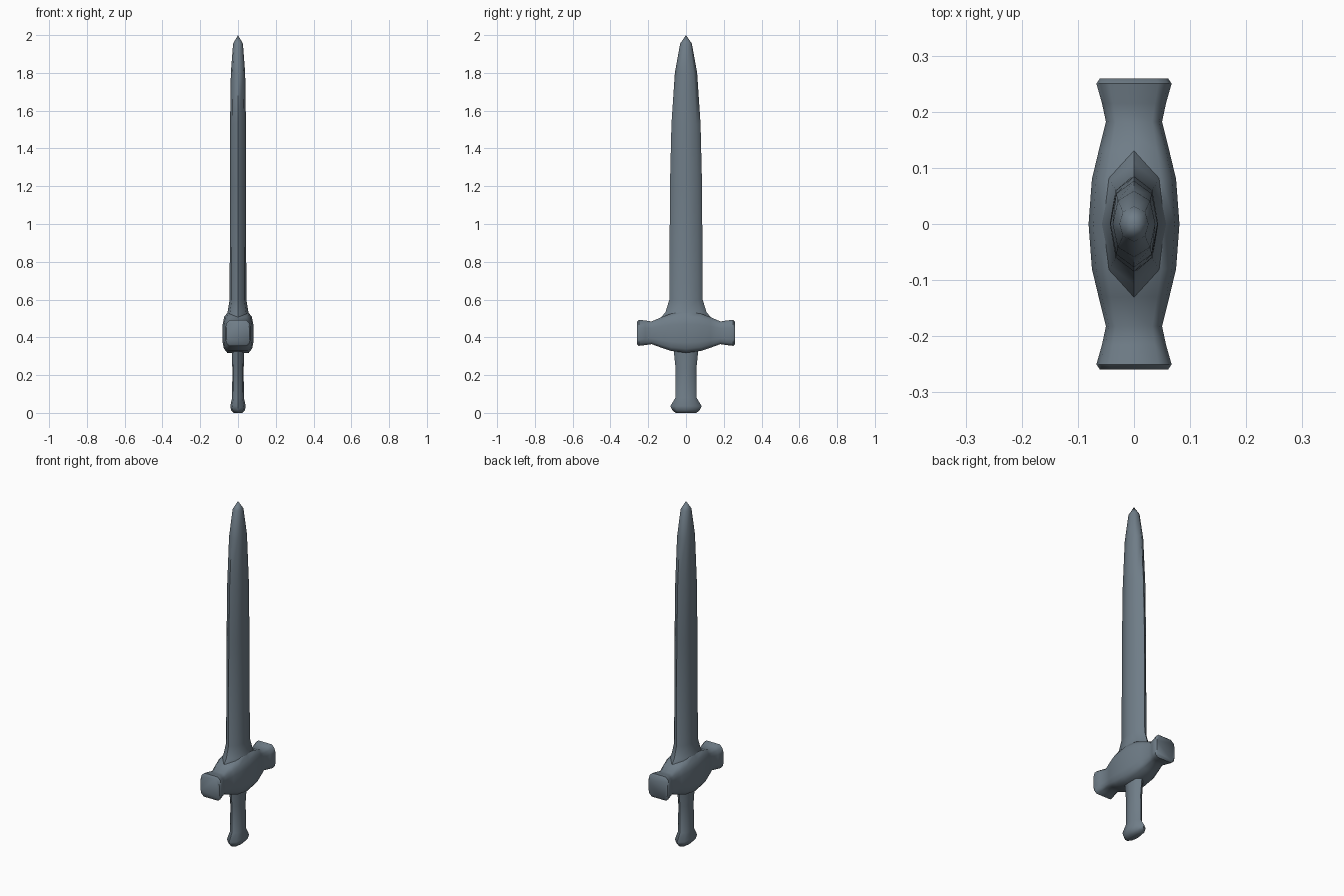
import bpy, bmesh, math
from mathutils import Vector

if "Cube" in bpy.data.objects:
    bpy.data.objects.remove(bpy.data.objects["Cube"])

steel = bpy.data.materials.new("blue grey steel")
steel.diffuse_color = (0.16, 0.205, 0.245, 1)
steel.use_nodes = True
steel.node_tree.nodes["Principled BSDF"].inputs["Base Color"].default_value = steel.diffuse_color


def loft(name, rings, angle):
    """Skin a list of equal-length point rings and close both ends."""
    bm = bmesh.new()
    loops = [[bm.verts.new(p) for p in ring] for ring in rings]
    n = len(loops[0])
    for a, b in zip(loops, loops[1:]):
        for i in range(n):
            j = (i + 1) % n
            bm.faces.new((a[i], a[j], b[j], b[i]))
    bm.faces.new(loops[0])
    bm.faces.new(loops[-1])
    bmesh.ops.remove_doubles(bm, verts=bm.verts[:], dist=0.0005)
    bmesh.ops.recalc_face_normals(bm, faces=bm.faces[:])
    me = bpy.data.meshes.new(name)
    bm.to_mesh(me)
    bm.free()
    me.materials.append(steel)
    ob = bpy.data.objects.new(name, me)
    bpy.context.collection.objects.link(ob)
    bpy.ops.object.select_all(action='DESELECT')
    ob.select_set(True)
    bpy.context.view_layer.objects.active = ob
    bpy.ops.object.shade_smooth_by_angle(angle=math.radians(angle))
    return ob


# Eight-sided outline shared by blade and grip (unit half sizes)
OCT = [(1, 0), (0.76, 0.7), (0, 1), (-0.76, 0.7),
       (-1, 0), (-0.76, -0.7), (0, -1), (0.76, -0.7)]


def upright(name, sections, angle):
    loft(name, [[Vector((x * hx, y * hy, z)) for x, y in OCT]
                for z, hx, hy in sections], angle)


# Blade, flaring into the guard at its root: (z, half x, half y)
upright("blade", [(0.45, 0.075, 0.16), (0.495, 0.07, 0.14),
                  (0.535, 0.055, 0.108), (0.60, 0.044, 0.088),
                  (1.20, 0.043, 0.085), (1.53, 0.042, 0.077),
                  (1.80, 0.038, 0.059), (1.955, 0.026, 0.031),
                  (2.0, 0.0001, 0.0001)], 60)

# Grip with flared pommel
upright("grip", [(0.0, 0.022, 0.055), (0.014, 0.036, 0.072),
                 (0.036, 0.041, 0.083), (0.08, 0.031, 0.056),
                 (0.235, 0.030, 0.055), (0.34, 0.034, 0.066)], 60)

# Crossguard, lofted along y: (y, half x, bottom z, top z)
half = [(0.0, 0.081, 0.318, 0.535), (0.08, 0.075, 0.328, 0.525),
        (0.13, 0.063, 0.345, 0.507), (0.182, 0.050, 0.364, 0.484),
        (0.215, 0.057, 0.359, 0.489), (0.25, 0.067, 0.355, 0.493),
        (0.259, 0.061, 0.364, 0.484)]
sections = [(-y, *r) for y, *r in reversed(half[1:])] + half
PROFILE = [(1, 0.25), (1, 0.7), (0.9, 0.88), (0.65, 1),
           (-0.65, 1), (-0.9, 0.88), (-1, 0.7), (-1, 0.25),
           (-0.92, 0.1), (-0.7, 0), (0.7, 0), (0.92, 0.1)]
loft("crossguard", [[Vector((u * hx, y, lo + v * (hi - lo))) for u, v in PROFILE]
                    for y, hx, lo, hi in sections], 50)
